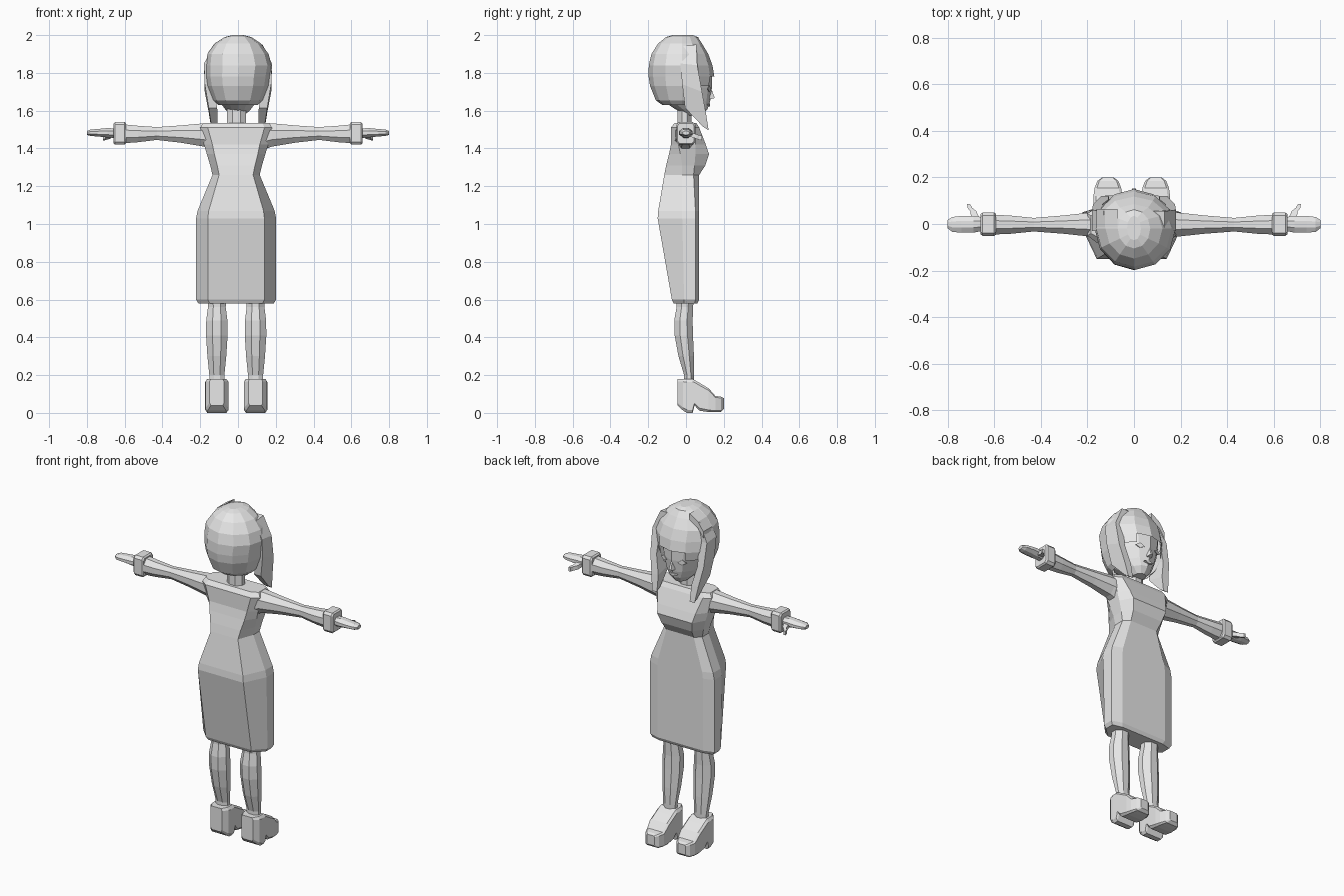
import bpy, bmesh, math

GREY = bpy.data.materials.new("plain_grey")
GREY.diffuse_color = (0.8, 0.8, 0.8, 1)


def finish(name, bm):
    bmesh.ops.recalc_face_normals(bm, faces=bm.faces)
    mesh = bpy.data.meshes.new(name)
    bm.to_mesh(mesh)
    bm.free()
    mesh.materials.append(GREY)
    obj = bpy.data.objects.new(name, mesh)
    bpy.context.collection.objects.link(obj)
    return obj


def loft(name, rings, caps=True, skip=None):
    """Join equal-length rings of points into a flat-faced skin."""
    bm = bmesh.new()
    rows = [[bm.verts.new(p) for p in r] for r in rings]
    n = len(rows[0])
    for j in range(len(rows) - 1):
        for i in range(n):
            if skip and skip(j, i):
                continue
            k = (i + 1) % n
            bm.faces.new((rows[j][i], rows[j][k], rows[j + 1][k], rows[j + 1][i]))
    if caps in (True, "bottom"):
        bm.faces.new(rows[0])
    if caps in (True, "top"):
        bm.faces.new(rows[-1])
    return finish(name, bm)


def octagon(a0, a1, b0, b1, c=0.3):
    """Rectangle with chamfered corners; c is the share of each side cut off."""
    ca, cb = (a1 - a0) * c, (b1 - b0) * c
    return [(a0 + ca, b0), (a1 - ca, b0), (a1, b0 + cb), (a1, b1 - cb),
            (a1 - ca, b1), (a0 + ca, b1), (a0, b1 - cb), (a0, b0 + cb)]


def along_x(x, y0, y1, z0, z1, c=0.3):
    return [(x, a, b) for a, b in octagon(y0, y1, z0, z1, c)]


def along_z(z, x0, x1, y0, y1, c=0.3):
    return [(a, b, z) for a, b in octagon(x0, x1, y0, y1, c)]


def oval(z, rx, yb, yf, cx=0.0, cy=-0.02, n=12):
    """Egg-shaped ring reaching from yb to yf."""
    ring = []
    for i in range(n):
        t = 2 * math.pi * i / n
        s = math.sin(t)
        ring.append((cx + rx * math.cos(t),
                     cy + s * (yf - cy if s > 0 else cy - yb), z))
    return ring


# Dress: half width, panel half width, back y, front y, side edges
CX = -0.01


def dress_ring(z, h, p, yb, yf, s0, s1):
    return [(CX + x, y, z) for x, y in
            [(-p, yb), (p, yb), (h, s0), (h, s1), (p, yf), (-p, yf), (-h, s1), (-h, s0)]]


loft("dress", [dress_ring(*r) for r in [
    (0.58, 0.20, 0.14, -0.065, 0.06, -0.01, 0.045),
    (0.60, 0.212, 0.15, -0.075, 0.07, -0.01, 0.05),
    (1.03, 0.212, 0.15, -0.15, 0.07, -0.02, 0.05),
    (1.07, 0.204, 0.145, -0.147, 0.07, -0.02, 0.05),
    (1.26, 0.125, 0.09, -0.115, 0.07, -0.02, 0.04),
    (1.31, 0.137, 0.10, -0.105, 0.102, -0.02, 0.045),
    (1.37, 0.155, 0.115, -0.09, 0.122, -0.03, 0.05),
    (1.42, 0.17, 0.125, -0.08, 0.105, -0.04, 0.05),
    (1.51, 0.19, 0.15, -0.08, 0.07, -0.05, 0.045),
    (1.535, 0.175, 0.14, -0.06, 0.055, -0.04, 0.035)]])

# Arms: sleeve, cuff, hand, thumb on each side
for side, s in (("left", -1), ("right", 1)):
    loft(side + "_sleeve", [along_x(s * x, *r) for x, *r in [
        (0.10, -0.06, 0.055, 1.38, 1.535),
        (0.18, -0.055, 0.05, 1.41, 1.533),
        (0.30, -0.042, 0.037, 1.43, 1.522),
        (0.43, -0.032, 0.026, 1.445, 1.513),
        (0.53, -0.042, 0.036, 1.433, 1.52),
        (0.60, -0.045, 0.04, 1.428, 1.527)]])
    loft(side + "_cuff", [along_x(s * x, *r, 0.12) for x, *r in [
        (0.592, -0.045, 0.043, 1.427, 1.533),
        (0.600, -0.051, 0.049, 1.42, 1.54),
        (0.650, -0.051, 0.049, 1.42, 1.54),
        (0.658, -0.045, 0.043, 1.427, 1.533)]])
    loft(side + "_hand", [along_x(s * x, *r) for x, *r in [
        (0.64, -0.028, 0.028, 1.455, 1.505),
        (0.69, -0.037, 0.035, 1.458, 1.508),
        (0.74, -0.037, 0.035, 1.463, 1.503),
        (0.78, -0.034, 0.030, 1.466, 1.500),
        (0.80, -0.018, 0.018, 1.472, 1.492)]])
    loft(side + "_thumb", [
        [(s * (x + w * a), y, z + 0.012 * b) for a, b in ((-1, -1), (1, -1), (1, 1), (-1, 1))]
        for x, w, y, z in [(0.68, 0.018, 0.02, 1.475), (0.69, 0.013, 0.055, 1.463),
                           (0.705, 0.010, 0.07, 1.458), (0.71, 0.006, 0.085, 1.455)]])

# Legs and shoes
for side, cx in (("left", -0.112), ("right", 0.093)):
    loft(side + "_leg", [along_z(z, cx - h, cx + h, yb, yf) for z, h, yb, yf in [
        (0.10, 0.038, -0.01, 0.04), (0.20, 0.040, -0.01, 0.042),
        (0.30, 0.050, -0.04, 0.042), (0.41, 0.057, -0.06, 0.037),
        (0.49, 0.056, -0.062, 0.035), (0.56, 0.047, -0.05, 0.038),
        (0.62, 0.050, -0.05, 0.04)]])
    shoe = []
    for y, zb, zt, h in [(-0.045, 0.04, 0.18, 0.038), (-0.015, 0.012, 0.18, 0.060),
                         (0.005, 0.0, 0.18, 0.062), (0.035, 0.0, 0.18, 0.062),
                         (0.045, 0.04, 0.174, 0.062), (0.07, 0.012, 0.16, 0.062),
                         (0.12, 0.004, 0.13, 0.062), (0.155, 0.004, 0.09, 0.057),
                         (0.185, 0.005, 0.086, 0.045), (0.20, 0.02, 0.078, 0.025)]:
        shoe.append([(cx + a, y, b) for a, b in octagon(-h, h, zb, zt, 0.09)])
    loft(side + "_shoe", shoe)

# Neck
loft("neck", [along_z(z, -0.058, 0.042, -0.045, 0.03) for z in (1.52, 1.66)])

# Head with nose, lips and eyes
loft("head", [oval(*r) for r in [
    (1.575, 0.035, 0.0, 0.085, 0, 0.04),
    (1.61, 0.07, -0.06, 0.115, 0, 0.02),
    (1.65, 0.10, -0.12, 0.128),
    (1.72, 0.125, -0.14, 0.137),
    (1.80, 0.14, -0.15, 0.138),
    (1.88, 0.12, -0.14, 0.11)]])
loft("nose", [
    [(-0.016, 0.125, 1.66), (0.016, 0.125, 1.66), (0.016, 0.125, 1.672), (-0.016, 0.125, 1.672)],
    [(-0.008, 0.152, 1.667), (0.008, 0.152, 1.667), (0.004, 0.137, 1.71), (-0.004, 0.137, 1.71)]])
loft("lips", [[(x, y, z) for x, z in ((-0.028, 1.632), (0, 1.622), (0.028, 1.632), (0, 1.641))]
              for y in (0.11, 0.127)])
for side, s in (("left", -1), ("right", 1)):
    loft(side + "_eye", [[(s * x, y - abs(x) * 0.35, z) for x, z in
                          ((0.035, 1.712), (0.06, 1.70), (0.085, 1.715), (0.06, 1.732))]
                         for y in (0.142, 0.146)])


# Hair cap with an arched opening over the face
def opening(j, i):
    return (j < 2 and i in (1, 2, 3, 4)) or (j == 2 and i in (2, 3))


loft("hair_cap", [oval(*r) for r in [
    (1.63, 0.105, -0.125, 0.08),
    (1.655, 0.130, -0.16, 0.12),
    (1.73, 0.160, -0.190, 0.142),
    (1.78, 0.168, -0.198, 0.150),
    (1.84, 0.174, -0.197, 0.140, 0.005),
    (1.90, 0.162, -0.183, 0.118),
    (1.955, 0.122, -0.148, 0.085),
    (1.99, 0.07, -0.105, 0.062),
    (2.00, 0.03, -0.07, 0.035)]], caps="top", skip=opening)

# Pointed locks framing the face
for side, s in (("left", -1), ("right", 1)):
    loft(side + "_hair_lock", [
        [(s * x0, y0, z0), (s * x1, y0, z0), (s * x1, y1, z1), (s * x0, y1, z1)]
        for x0, x1, y0, z0, y1, z1 in [
            (0.08, 0.13, -0.03, 1.94, 0.055, 1.95),
            (0.13, 0.180, -0.03, 1.85, 0.06, 1.84),
            (0.135, 0.176, -0.02, 1.74, 0.085, 1.70),
            (0.110, 0.155, -0.005, 1.615, 0.105, 1.59),
            (0.108, 0.140, 0.09, 1.515, 0.12, 1.495)]])

# Raised strand over the parting
loft("hair_strand", [
    [(x, -0.015, z - 0.04), (x, 0.065, z - 0.04), (x, 0.065, z), (x, -0.015, z)]
    for x, z in ((-0.16, 1.905), (-0.125, 1.955), (-0.07, 1.99))])
